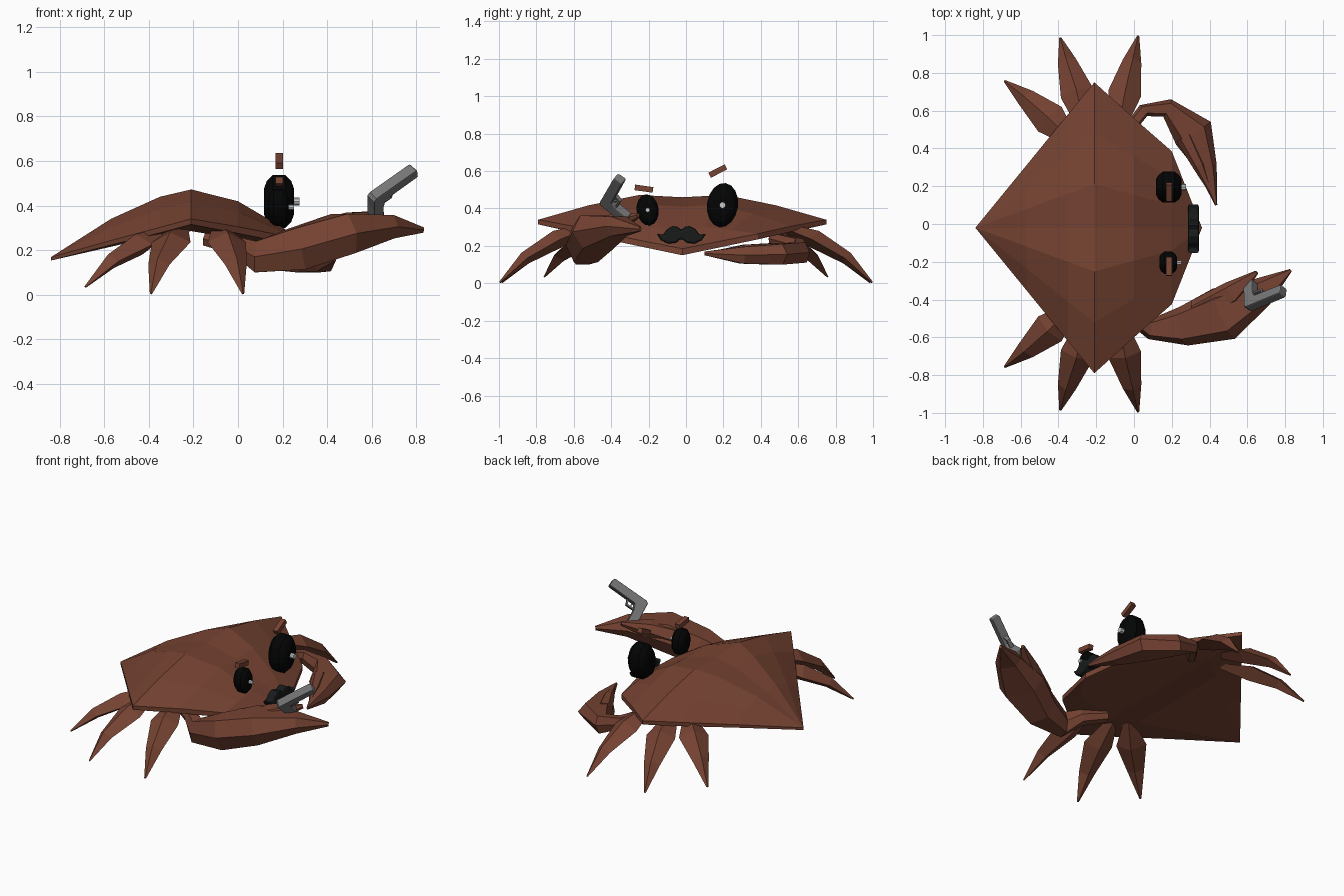
import bpy, bmesh, math
from mathutils import Vector, Matrix

if "Cube" in bpy.data.objects:
    bpy.data.objects.remove(bpy.data.objects["Cube"])


def material(name, rgb):
    m = bpy.data.materials.new(name)
    m.diffuse_color = (*rgb, 1)
    m.use_nodes = True
    m.node_tree.nodes["Principled BSDF"].inputs["Base Color"].default_value = m.diffuse_color
    return m


BROWN = material("brown", (0.18, 0.056, 0.032))
BLACK = material("black", (0.001, 0.0012, 0.0012))
SLATE = material("slate", (0.009, 0.011, 0.011))
STEEL = material("steel", (0.18, 0.18, 0.18))
PALE = material("pale", (0.55, 0.55, 0.55))


def finish(name, bm, mat):
    bmesh.ops.remove_doubles(bm, verts=bm.verts, dist=1e-5)
    bmesh.ops.recalc_face_normals(bm, faces=bm.faces)
    me = bpy.data.meshes.new(name)
    bm.to_mesh(me)
    bm.free()
    me.materials.append(mat)
    ob = bpy.data.objects.new(name, me)
    bpy.context.collection.objects.link(ob)
    return ob


def skin(bm, rings):
    """Bridge equal-sized vertex rings and cap both ends."""
    n = len(rings[0])
    for a, b in zip(rings, rings[1:]):
        for i in range(n):
            j = (i + 1) % n
            bm.faces.new((a[i], a[j], b[j], b[i]))
    bm.faces.new(rings[0])
    bm.faces.new(rings[-1])


def limb(name, path, sides, boxy=1.0):
    """Loft along (x, y, z, half width, half height) stations; boxy squares the section."""
    bm = bmesh.new()
    pts = [Vector(p[:3]) for p in path]
    rings = []
    for k, (p, st) in enumerate(zip(pts, path)):
        t = (pts[min(k + 1, len(pts) - 1)] - pts[max(k - 1, 0)]).normalized()
        side = t.cross(Vector((0, 0, 1))).normalized()
        up = side.cross(t)
        ring = []
        for i in range(sides):
            a = math.tau * i / sides
            c, s = (max(-1, min(1, f(a) * boxy)) for f in (math.cos, math.sin))
            ring.append(bm.verts.new(p + side * st[3] * c + up * st[4] * s))
        rings.append(ring)
    skin(bm, rings)
    return finish(name, bm, BROWN)


def extrude(name, outline, half, origin, u, v, mat, bevel=0.0):
    """Extrude a 2D outline both ways across the plane of u and v."""
    bm = bmesh.new()
    w = u.cross(v).normalized()
    rings = [[bm.verts.new(origin + u * a + v * b + w * s) for a, b in outline]
             for s in (-half, half)]
    skin(bm, rings)
    ob = finish(name, bm, mat)
    if bevel:
        mod = ob.modifiers.new("bevel", 'BEVEL')
        mod.width, mod.segments, mod.limit_method = bevel, 2, 'ANGLE'
        mod.angle_limit = math.radians(50)
    return ob


# Shell: stations along x as (x, half width, middle height, edge height, rim, underside height)
CY = -0.02
stations = [(-0.84, 0.0, 0.168, 0.168, 0.015, 0.153), (-0.57, 0.33, 0.335, 0.243, 0.02, 0.215),
            (-0.35, 0.60, 0.43, 0.302, 0.025, 0.265), (-0.21, 0.77, 0.46, 0.34, 0.025, 0.285),
            (0.0, 0.58, 0.41, 0.305, 0.03, 0.25), (0.2, 0.405, 0.295, 0.265, 0.03, 0.205),
            (0.36, 0.0, 0.185, 0.185, 0.035, 0.15)]
bm = bmesh.new()
rings = []
for x, w, zm, ze, rim, under in stations:
    bulge = 0.012 * w / 0.77
    half = [(1, ze), (0.65, ze + (zm - ze) * 0.64), (0.3, zm + bulge)]
    ring = [(-f, z) for f, z in half] + [(0, zm)] + [(f, z) for f, z in reversed(half)]
    ring += [(1, ze - rim), (0.6, under), (-0.6, under), (-1, ze - rim)]
    rings.append([bm.verts.new((x, CY + f * w, z)) for f, z in ring])
skin(bm, rings)
bmesh.ops.remove_doubles(bm, verts=bm.verts, dist=1e-5)
bmesh.ops.dissolve_degenerate(bm, edges=bm.edges, dist=1e-5)
finish("shell", bm, BROWN)

# Walking legs, three per side
legs = {
    "front_leg": [(-0.085, 0.49, 0.31, 0.03, 0.02), (-0.05, 0.69, 0.235, 0.088, 0.05),
                  (-0.01, 0.86, 0.135, 0.05, 0.035), (0.022, 0.995, 0.005, 0.006, 0.005)],
    "middle_leg": [(-0.255, 0.49, 0.31, 0.03, 0.02), (-0.30, 0.69, 0.235, 0.09, 0.05),
                   (-0.355, 0.86, 0.135, 0.05, 0.035), (-0.39, 0.985, 0.005, 0.006, 0.005)],
    "back_leg": [(-0.32, 0.43, 0.285, 0.03, 0.02), (-0.445, 0.555, 0.225, 0.09, 0.05),
                 (-0.57, 0.665, 0.15, 0.052, 0.035), (-0.685, 0.757, 0.035, 0.006, 0.005)],
}
for name, path in legs.items():
    for side, s in (("left", 1), ("right", -1)):
        limb(f"{side}_{name}", [(x, y * s, z, w, h) for x, y, z, w, h in path], 4)

# Raised claw on the right
limb("right_claw", [(-0.14, -0.42, 0.25, 0.04, 0.03), (0.0, -0.49, 0.22, 0.045, 0.04),
                    (0.085, -0.555, 0.17, 0.055, 0.07), (0.265, -0.54, 0.205, 0.105, 0.095),
                    (0.475, -0.475, 0.275, 0.145, 0.09), (0.675, -0.36, 0.305, 0.08, 0.052),
                    (0.83, -0.245, 0.29, 0.008, 0.012)], 6, 1.25)
limb("right_thumb", [(0.34, -0.47, 0.265, 0.075, 0.06), (0.52, -0.365, 0.325, 0.065, 0.045),
                     (0.65, -0.255, 0.365, 0.01, 0.012)], 6, 1.25)

# Folded claw on the left
limb("left_claw", [(-0.06, 0.46, 0.24, 0.03, 0.03), (0.05, 0.60, 0.205, 0.035, 0.035),
                   (0.175, 0.615, 0.165, 0.05, 0.055), (0.315, 0.48, 0.155, 0.11, 0.055),
                   (0.385, 0.30, 0.15, 0.055, 0.045), (0.435, 0.10, 0.16, 0.006, 0.01)], 6, 1.2)
limb("left_thumb", [(0.27, 0.46, 0.18, 0.05, 0.04), (0.345, 0.31, 0.18, 0.035, 0.03),
                    (0.415, 0.15, 0.165, 0.006, 0.01)], 6)

# Eyes, pupils and brows
eyes = [("left", Vector((0.184, 0.195, 0.418)), 0.083, 0.119, 0.067, 8, (0.185, 0.17, 0.60), 27),
        ("right", Vector((0.181, -0.205, 0.392)), 0.059, 0.084, 0.046, -8, (0.185, -0.225, 0.506), -8)]
for side, c, ry, rz, rx, tilt, brow, angle in eyes:
    bm = bmesh.new()
    rot = Matrix.Rotation(-math.radians(tilt), 3, 'X')
    rings = []
    for fx, fr in ((-1, 0.5), (-0.82, 0.78), (-0.45, 1), (0.45, 1), (0.82, 0.78), (1, 0.5)):
        rings.append([bm.verts.new(c + rot @ Vector((fx * rx, fr * ry * math.cos(a), fr * rz * math.sin(a))))
                      for a in (math.tau * i / 16 for i in range(16))])
    skin(bm, rings)
    finish(f"{side}_eye", bm, BLACK)

    r = 0.21 * ry
    bm = bmesh.new()
    bmesh.ops.create_cone(bm, cap_ends=True, segments=8, radius1=r, radius2=r, depth=0.05,
                          matrix=Matrix.Translation(c + Vector((rx, 0, 0))) @ Matrix.Rotation(math.pi / 2, 4, 'Y'))
    finish(f"{side}_pupil", bm, PALE)

    bm = bmesh.new()
    bmesh.ops.create_cube(bm, size=1, matrix=Matrix.Translation(brow)
                          @ Matrix.Rotation(math.radians(angle), 4, 'X')
                          @ Matrix.Diagonal((0.032, 0.098, 0.03, 1)))
    finish(f"{side}_brow", bm, BROWN)

# Moustache
right_half = [(0.0, -0.022), (0.03, -0.043), (0.07, -0.048), (0.11, -0.03), (0.134, 0.008),
              (0.10, -0.002), (0.075, 0.03), (0.045, 0.046), (0.02, 0.042), (0.0, 0.025)]
outline = right_half + [(-a, b) for a, b in reversed(right_half[1:-1])]
extrude("moustache", outline, 0.03, Vector((0.315, -0.025, 0.26)),
        Vector((0, 1, 0)), Vector((0, 0, 1)), SLATE, 0.015)

# Pistol held in the raised claw
corner = Vector((0.62, -0.42, 0.435))
u = Vector((0.17, 0.07, 0.12)).normalized()
v = Vector((0.01, 0.11, -0.08))
v = (v - u * v.dot(u)).normalized()
extrude("pistol_frame", [(-0.03, -0.02), (-0.015, -0.032), (0.215, -0.032), (0.222, -0.02), (0.222, 0.022),
                         (0.035, 0.025), (0.02, 0.06), (0.012, 0.14), (-0.05, 0.14), (-0.035, 0.04)],
        0.026, corner, u, v, STEEL, 0.006)
extrude("trigger_guard", [(0.02, 0.06), (0.075, 0.06), (0.09, 0.02), (0.08, 0.02), (0.068, 0.05), (0.02, 0.05)],
        0.012, corner, u, v, STEEL)
extrude("trigger", [(0.035, 0.02), (0.045, 0.02), (0.052, 0.042), (0.045, 0.042)], 0.005, corner, u, v, STEEL)
